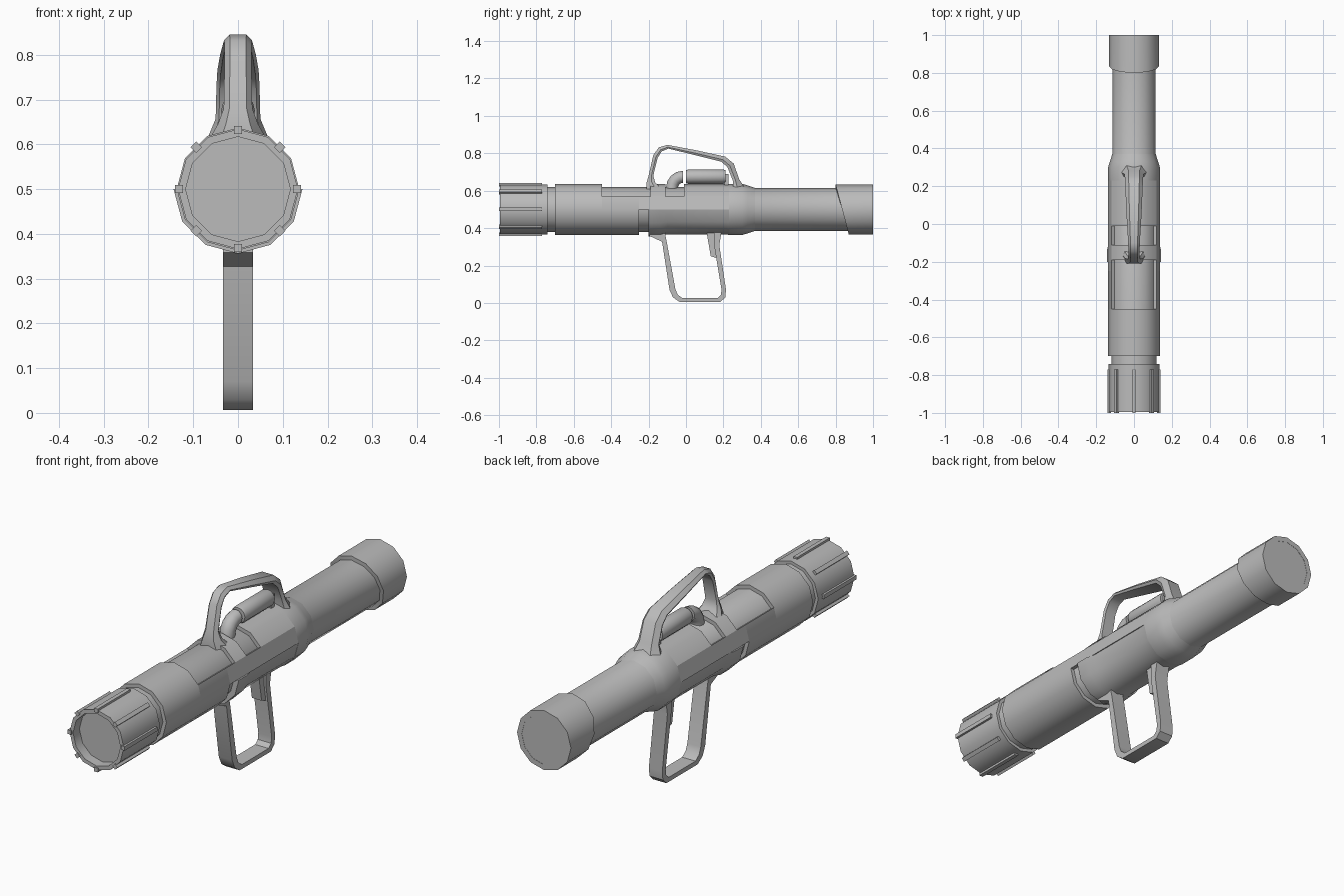
import bpy, bmesh
from math import sin, cos, radians, pi
from mathutils import Vector, Matrix

if "Cube" in bpy.data.objects:
    bpy.data.objects.remove(bpy.data.objects["Cube"])

AXIS = 0.5  # height of the tube axis

grey = bpy.data.materials.new("plain grey")
grey.use_nodes = True
grey.diffuse_color = (0.5, 0.5, 0.5, 1)
grey.node_tree.nodes["Principled BSDF"].inputs["Base Color"].default_value = (0.5, 0.5, 0.5, 1)


def finish(name, bm, angle=35):
    bmesh.ops.recalc_face_normals(bm, faces=bm.faces)
    me = bpy.data.meshes.new(name)
    bm.to_mesh(me)
    bm.free()
    ob = bpy.data.objects.new(name, me)
    bpy.context.collection.objects.link(ob)
    me.materials.append(grey)
    bpy.ops.object.select_all(action="DESELECT")
    ob.select_set(True)
    bpy.context.view_layer.objects.active = ob
    bpy.ops.object.shade_smooth_by_angle(angle=radians(angle))
    return ob


def loft(name, sections, closed=False, angle=35):
    """Skin a row of equal point loops, capping the ends unless closed."""
    bm = bmesh.new()
    rows = [[bm.verts.new(p) for p in s] for s in sections]
    n = len(rows[0])
    pairs = list(zip(rows, rows[1:])) + ([(rows[-1], rows[0])] if closed else [])
    for a, b in pairs:
        for i in range(n):
            j = (i + 1) % n
            bm.faces.new((a[i], a[j], b[j], b[i]))
    if not closed:
        bm.faces.new(rows[0])
        bm.faces.new(rows[-1])
    return finish(name, bm, angle)


def shell(name, profile, inner, a0=0, a1=360, slant=0):
    """Twelve-sided sleeve around the axis: (y, radius) outline over an inner radius."""
    loop = profile + [(profile[-1][0], inner), (profile[0][0], inner)]
    full = a1 - a0 == 360
    sections = []
    for k in range((a1 - a0) // 30 + (0 if full else 1)):
        a = radians(a0 + 30 * k)
        sections.append([(r * cos(a), y - (slant * sin(a) if i in (0, len(loop) - 1) else 0),
                          AXIS + r * sin(a)) for i, (y, r) in enumerate(loop)])
    return loft(name, sections, full)


def tube(name, profile):
    """Solid twelve-sided turned part, closed by flat ends."""
    return loft(name, [[(r * cos(k * pi / 6), y, AXIS + r * sin(k * pi / 6)) for k in range(12)]
                       for y, r in profile])


def ribbon(name, outer, inner, half):
    """Flat strap between two side outlines."""
    return loft(name, [[(-half, *o), (half, *o), (half, *i), (-half, *i)]
                       for o, i in zip(outer, inner)])


# Main tube
tube("inner_tube", [(-0.95, 0.12), (0.25, 0.12), (0.26, 0.115), (0.95, 0.115)])
shell("rear_cap_ring", [(0.835, 0.133), (1, 0.133)], 0.11, slant=0.035)
tube("rear_cap_plate", [(0.94, 0.125), (0.999, 0.132)])

# Muzzle collar with ribs
shell("muzzle_collar", [(-0.995, 0.134), (-0.74, 0.134)], 0.117)
for k in range(8):
    turn = Matrix.Translation((0, 0, AXIS)) @ Matrix.Rotation(k * pi / 4, 4, "Y")
    bm = bmesh.new()
    bmesh.ops.create_cube(bm, size=1, matrix=turn @ Matrix.Translation((0.132, -0.885, 0))
                          @ Matrix.Diagonal((0.018, 0.23, 0.018, 1)))
    finish(f"muzzle_rib_{k + 1}", bm)

# Outer sleeve with open windows on top
R = 0.137
shell("sleeve_front", [(-0.7, R), (-0.45, R)], 0.115)
shell("sleeve_lower", [(-0.45, R), (-0.25, R)], 0.115, 150, 390)
shell("sleeve_left_rail", [(-0.25, R), (0.23, R)], 0.115, 0, 30)
shell("sleeve_right_rail", [(-0.25, R), (0.23, R)], 0.115, 150, 180)
shell("sleeve_saddle", [(-0.19, R), (-0.11, R)], 0.115, 30, 150)
shell("sleeve_top_rear", [(-0.01, R), (0.23, R)], 0.115, 30, 150)
shell("lower_guard", [(-0.2, 0.144), (-0.14, 0.144), (-0.1, 0.133), (0.2, 0.133), (0.24, R)],
      0.115, 180, 360)
shell("rear_flare", [(0.23, R), (0.3, R), (0.33, 0.128), (0.37, 0.115)], 0.1)

# Carrying handle: each row is outer y, outer z, inner y, inner z, half width
handle = [(-0.21, 0.61, -0.13, 0.61, 0.065), (-0.21, 0.645, -0.165, 0.645, 0.045),
          (-0.2, 0.68, -0.175, 0.68, 0.032), (-0.175, 0.79, -0.152, 0.775, 0.03),
          (-0.145, 0.832, -0.13, 0.81, 0.03), (-0.1, 0.845, -0.095, 0.825, 0.031),
          (0.06, 0.815, 0.05, 0.79, 0.04), (0.21, 0.782, 0.19, 0.755, 0.046),
          (0.255, 0.745, 0.222, 0.725, 0.048), (0.285, 0.66, 0.25, 0.655, 0.05),
          (0.315, 0.615, 0.25, 0.605, 0.07)]
sections = []
for yo, zo, yi, zi, w in handle:
    ym, zm = yo * 0.4 + yi * 0.6, zo * 0.4 + zi * 0.6
    sections.append([(-w * 0.6, yo, zo), (w * 0.6, yo, zo), (w, ym, zm),
                     (w * 0.85, yi, zi), (-w * 0.85, yi, zi), (-w, ym, zm)])
loft("carry_handle", sections, angle=40)


# Sight pipe under the handle
def ring(y, z, tilt, r):
    side, up = Vector((1, 0, 0)), Vector((0, -sin(tilt), cos(tilt)))
    return [Vector((0, y, z)) + r * (cos(k * pi / 6) * side + sin(k * pi / 6) * up)
            for k in range(12)]


elbow = [ring(-0.075, 0.6, pi / 2, 0.032)]
elbow += [ring(-0.015 - 0.06 * cos(t), 0.615 + 0.06 * sin(t), pi / 2 - t, 0.032)
          for t in (0, pi / 8, pi / 4, 3 * pi / 8, pi / 2)]
loft("sight_elbow", elbow)
loft("sight_barrel", [ring(0, 0.675, 0, 0.034), ring(0.012, 0.675, 0, 0.038),
                      ring(0.2, 0.675, 0, 0.038), ring(0.212, 0.675, 0, 0.034)])
ribbon("sight_bracket", [(0.205, 0.61), (0.205, 0.69)], [(0.228, 0.61), (0.228, 0.69)], 0.02)

# Grip loop and trigger below
ribbon("grip_loop",
       [(-0.195, 0.375), (-0.195, 0.358), (-0.128, 0.327), (-0.088, 0.07), (-0.07, 0.03),
        (-0.035, 0.006), (0.185, 0.006), (0.21, 0.03), (0.214, 0.07), (0.178, 0.31), (0.19, 0.38)],
       [(-0.11, 0.385), (-0.11, 0.36), (-0.103, 0.327), (-0.057, 0.075), (-0.045, 0.045),
        (-0.02, 0.026), (0.168, 0.026), (0.186, 0.042), (0.19, 0.07), (0.15, 0.31), (0.15, 0.38)],
       0.033)
ribbon("trigger", [(0.11, 0.38), (0.132, 0.25)], [(0.17, 0.38), (0.162, 0.24)], 0.024)
